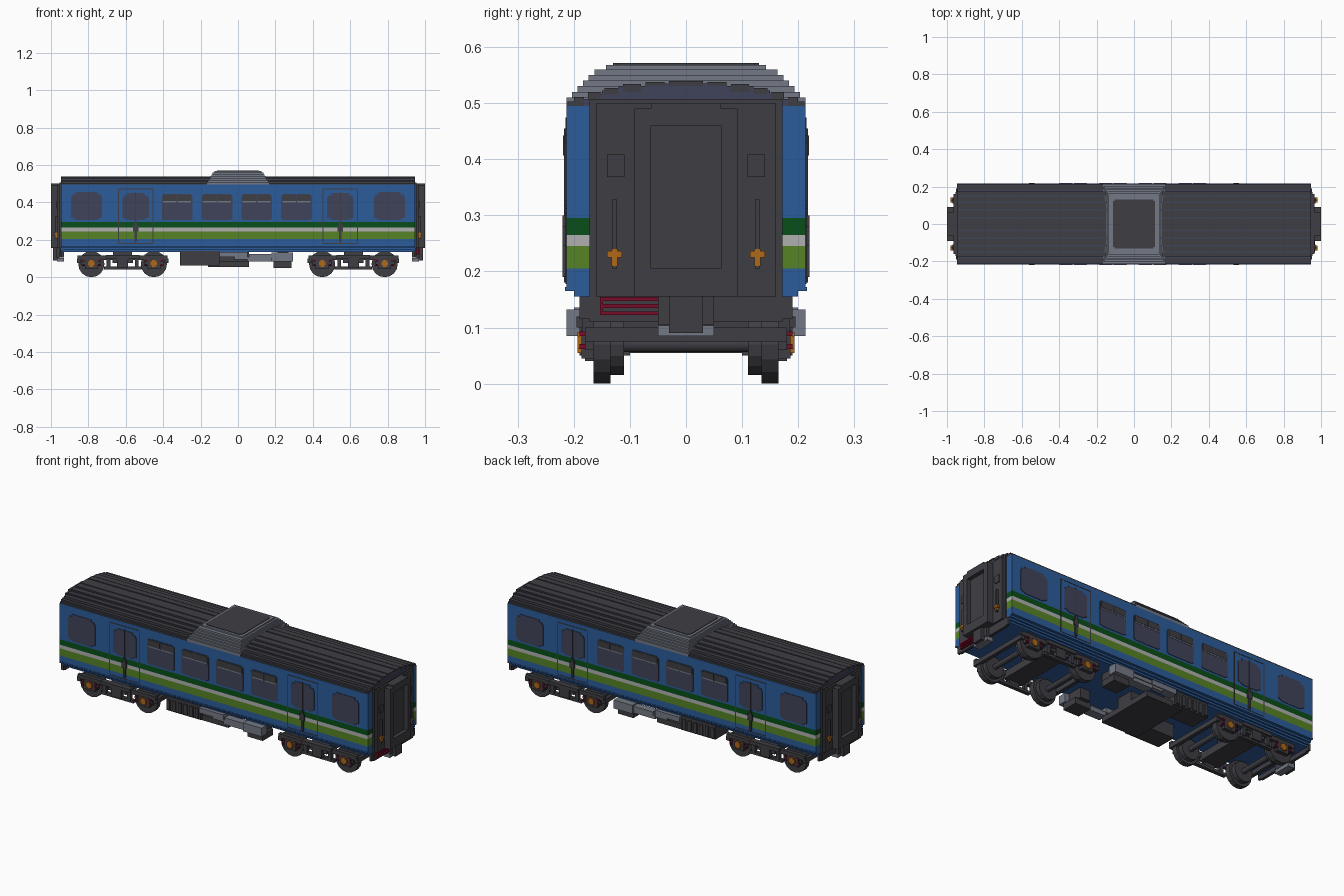
import bpy, bmesh, math
from mathutils import Matrix

cube = bpy.data.objects.get("Cube")
if cube:
    bpy.data.objects.remove(cube, do_unlink=True)


def material(name, rgb):
    lin = [(c / 255 / 12.92) if c < 11 else ((c / 255 + 0.055) / 1.055) ** 2.4 for c in rgb]
    m = bpy.data.materials.new(name)
    m.use_nodes = True
    m.diffuse_color = (*lin, 1)
    m.node_tree.nodes["Principled BSDF"].inputs["Base Color"].default_value = (*lin, 1)
    return m


BLUE = material("body blue", (44, 92, 155))
DARK = material("charcoal", (62, 62, 68))
SLATE = material("slate glass", (64, 68, 90))
GREY = material("light grey", (116, 121, 133))
DKGREEN = material("dark green", (8, 78, 24))
WHITE = material("stripe white", (176, 176, 176))
LIME = material("lime green", (86, 132, 38))
RED = material("dark red", (120, 12, 40))
ORANGE = material("orange", (176, 104, 24))


def finish(name, bm, *mats):
    bmesh.ops.recalc_face_normals(bm, faces=bm.faces)
    me = bpy.data.meshes.new(name)
    bm.to_mesh(me)
    bm.free()
    for m in mats:
        me.materials.append(m)
    ob = bpy.data.objects.new(name, me)
    bpy.context.collection.objects.link(ob)
    return ob


def boxes(name, mat, *spans):
    """Each span is (x0, x1, y0, y1, z0, z1)."""
    bm = bmesh.new()
    for x0, x1, y0, y1, z0, z1 in spans:
        m = Matrix.Translation(((x0 + x1) / 2, (y0 + y1) / 2, (z0 + z1) / 2)) @ \
            Matrix.Diagonal((abs(x1 - x0), abs(y1 - y0), abs(z1 - z0), 1))
        bmesh.ops.create_cube(bm, size=1, matrix=m)
    return finish(name, bm, mat)


def mirror_y(*spans):
    return [s for a in spans for s in (a, (a[0], a[1], -a[2], -a[3], a[4], a[5]))]


def mirror_x(*spans):
    return [s for a in spans for s in (a, (-a[0], -a[1], *a[2:]))]


def both(*spans):
    return mirror_x(*mirror_y(*spans))


def prism(points, place, direction):
    """Extrude an outline; place maps 2D points into space."""
    bm = bmesh.new()
    face = bm.faces.new([bm.verts.new(place(*p)) for p in points])
    new = bmesh.ops.extrude_face_region(bm, geom=[face])["geom"]
    bmesh.ops.translate(bm, vec=direction, verts=[v for v in new if isinstance(v, bmesh.types.BMVert)])
    return bm


def stepped(steps):
    """Symmetric stair outline from (half width, bottom, top) rows."""
    right = []
    for w, z0, z1 in steps:
        right += [(w, z0), (w, z1)]
    return right + [(-y, z) for y, z in reversed(right)]


def pane(name, mat, xc, w, z0, z1, y0, y1, c=0.012):
    """Window plate with stair-cut corners, on both sides of the car."""
    for side, s in (("right", -1), ("left", 1)):
        h = w / 2
        rows = [(h - 2 * c, z0, z0 + c / 2), (h - c, z0 + c / 2, z0 + c), (h, z0 + c, z1 - 2 * c),
                (h - c / 2, z1 - 2 * c, z1 - c), (h - 2 * c, z1 - c, z1)]
        bm = prism(stepped(rows), lambda x, z: (xc + x, s * y0, z), (0, s * (y1 - y0), 0))
        finish(f"{name}_{side}", bm, mat)


# Body shell with stripes chosen by height
rows = [(0.18, 0.135, 0.145), (0.19, 0.145, 0.155), (0.2, 0.155, 0.165), (0.213, 0.165, 0.495)]
bm = prism(stepped(rows), lambda y, z: (-0.947, y, z), (1.894, 0, 0))
for z in (0.205, 0.245, 0.265, 0.295):
    bmesh.ops.bisect_plane(bm, geom=bm.verts[:] + bm.edges[:] + bm.faces[:], plane_co=(0, 0, z), plane_no=(0, 0, 1))
for f in bm.faces:
    z = f.calc_center_median().z
    if max(v.co.z for v in f.verts) - min(v.co.z for v in f.verts) > 0.001:
        f.material_index = 1 if 0.205 < z < 0.245 else 2 if 0.245 < z < 0.265 else 3 if 0.265 < z < 0.295 else 0
finish("body_shell", bm, BLUE, LIME, WHITE, DKGREEN)

# Stepped roof with lengthwise ribs
rows = [(0.208, 0.49, 0.501), (0.2, 0.501, 0.507), (0.172, 0.507, 0.516), (0.15, 0.516, 0.522),
        (0.12, 0.522, 0.53), (0.07, 0.53, 0.535)]
finish("roof", prism(stepped(rows), lambda y, z: (-0.945, y, z), (1.89, 0, 0)), SLATE)
boxes("roof_ribs", DARK, (-0.947, 0.947, -0.03, 0.03, 0.53, 0.539),
      *mirror_y((-0.947, 0.947, 0.038, 0.072, 0.53, 0.538),
                (-0.947, 0.947, 0.08, 0.112, 0.52, 0.534),
                (-0.947, 0.947, 0.12, 0.145, 0.515, 0.527),
                (-0.947, 0.947, 0.152, 0.175, 0.505, 0.52),
                (-0.947, 0.947, 0.182, 0.2, 0.495, 0.511),
                (-0.947, 0.947, 0.2, 0.211, 0.493, 0.503)))

# Roof equipment pod, tapering in steps
pod = [(0.165, 0.213, 0.49, 0.51), (0.16, 0.203, 0.51, 0.52), (0.152, 0.193, 0.52, 0.53),
       (0.148, 0.184, 0.53, 0.54), (0.142, 0.174, 0.54, 0.55), (0.136, 0.163, 0.55, 0.56), (0.126, 0.143, 0.56, 0.568)]
boxes("roof_pod", GREY, *[(-x, x, -y, y, a, b) for x, y, a, b in pod])
boxes("roof_pod_lid", DARK, (-0.112, 0.112, -0.122, 0.122, 0.562, 0.571),
      (-0.104, 0.104, -0.13, 0.13, 0.562, 0.571))

# Side windows and vents
for i, x in enumerate((-0.81, 0.81)):
    pane(f"end_window_{i}", SLATE, x, 0.165, 0.305, 0.455, 0.21, 0.216)
for i, x in enumerate((-0.325, -0.112, 0.1, 0.313)):
    pane(f"window_{i}", SLATE, x, 0.165, 0.305, 0.445, 0.21, 0.216, 0.006)
    for s in (-1, 1):
        c = x + s * 0.039
        boxes(f"vent_frame_{i}", GREY, *mirror_y((c - 0.036, c + 0.036, 0.212, 0.2175, 0.4, 0.442)))
        boxes(f"vent_{i}", DARK, *mirror_y((c - 0.036, c + 0.036, 0.212, 0.219, 0.407, 0.442)))

# Doors: seams, glass, centre rail and handle
for i, x in enumerate((-0.547, 0.547)):
    pane(f"door_window_{i}", SLATE, x, 0.142, 0.305, 0.45, 0.21, 0.216)
    t = 0.0025
    boxes(f"door_seams_{i}", DARK, *mirror_y(
        (x - 0.092 - t, x - 0.092 + t, 0.21, 0.2145, 0.18, 0.472),
        (x + 0.092 - t, x + 0.092 + t, 0.21, 0.2145, 0.18, 0.472),
        (x - 0.092, x + 0.092, 0.21, 0.2145, 0.47, 0.474),
        (x - 0.092, x + 0.092, 0.21, 0.2145, 0.178, 0.182),
        (x - t, x + t, 0.21, 0.217, 0.18, 0.455)))
    boxes(f"door_handle_{i}", DARK, *mirror_y((x - 0.007, x + 0.007, 0.21, 0.22, 0.19, 0.3),
                                              (x - 0.014, x + 0.014, 0.21, 0.22, 0.245, 0.28)))
boxes("sill_step", BLUE, *mirror_y((-0.947, 0.947, 0.205, 0.2155, 0.165, 0.172)))

# Car ends: wall, gangway frame, recessed door, rails
boxes("end_wall", DARK, *both((0.94, 0.955, 0, 0.172, 0.11, 0.507), (0.95, 0.965, 0, 0.16, 0.155, 0.5),
                              (0.94, 0.953, 0, 0.19, 0.115, 0.155)))
boxes("gangway_frame", DARK, *both((0.96, 1.0, 0.062, 0.092, 0.155, 0.49)),
      *mirror_x((0.96, 1.0, -0.062, 0.062, 0.46, 0.5), (0.96, 1.0, -0.062, 0.062, 0.155, 0.205),
                (0.96, 0.978, -0.062, 0.062, 0.205, 0.46)))
boxes("end_lamp_panel", DARK, *both((0.96, 0.97, 0.11, 0.141, 0.368, 0.408)))
boxes("end_grab_rail", DARK, *both((0.96, 0.976, 0.123, 0.131, 0.205, 0.328)))
boxes("end_tap", ORANGE, *both((0.96, 0.98, 0.114, 0.141, 0.225, 0.236), (0.96, 0.978, 0.122, 0.133, 0.21, 0.24)))
boxes("brake_hose", RED, *[(0.95, 0.967, -0.153, -0.05, z, z + 0.007) for z in (0.122, 0.135, 0.147)],
      (0.95, 0.967, -0.153, -0.148, 0.122, 0.154))
boxes("coupler", DARK, *mirror_x((0.93, 0.972, -0.05, 0.05, 0.105, 0.155), (0.955, 0.988, -0.03, 0.03, 0.09, 0.155)))
boxes("coupler_plate", GREY, *mirror_x((0.93, 0.968, -0.05, 0.05, 0.085, 0.104)))

# Bogies
for end, cx in (("rear", -0.617), ("lead", 0.617)):
    axles = (cx - 0.167, cx + 0.167)
    boxes(f"{end}_bogie_frame", DARK,
          *mirror_y((cx - 0.24, cx + 0.24, 0.165, 0.185, 0.092, 0.115),
                    (cx - 0.09, cx + 0.09, 0.165, 0.195, 0.1, 0.12),
                    (cx - 0.1, cx + 0.1, 0.16, 0.18, 0.04, 0.056),
                    (cx - 0.085, cx - 0.065, 0.165, 0.185, 0.05, 0.1),
                    (cx + 0.065, cx + 0.085, 0.165, 0.185, 0.05, 0.1),
                    (cx - 0.03, cx + 0.03, 0.165, 0.19, 0.05, 0.1)),
          (cx - 0.055, cx + 0.055, -0.18, 0.18, 0.075, 0.115),
          (cx - 0.05, cx + 0.05, -0.05, 0.05, 0.11, 0.14),
          (cx - 0.245, cx - 0.225, -0.18, 0.18, 0.075, 0.1),
          (cx + 0.225, cx + 0.245, -0.18, 0.18, 0.075, 0.1))
    bm = bmesh.new()
    for x in axles:
        for y, r, d in ((-0.15, 0.07, 0.03), (0.15, 0.07, 0.03), (-0.123, 0.055, 0.025), (0.123, 0.055, 0.025),
                        (0, 0.014, 0.3)):
            bmesh.ops.create_cone(bm, cap_ends=True, segments=16, radius1=r, radius2=r, depth=d,
                                  matrix=Matrix.Translation((x, y, 0.07)) @ Matrix.Rotation(math.pi / 2, 4, "X"))
    finish(f"{end}_wheelsets", bm, DARK)
    for x in axles:
        boxes(f"{end}_axle_box", DARK, *mirror_y((x - 0.035, x + 0.035, 0.165, 0.186, 0.045, 0.097),
                                                 (x - 0.052, x + 0.052, 0.165, 0.18, 0.06, 0.11)))
        boxes(f"{end}_axle_cap", ORANGE, *mirror_y((x - 0.018, x + 0.018, 0.18, 0.193, 0.062, 0.085),
                                                   (x - 0.01, x + 0.01, 0.18, 0.193, 0.055, 0.092)))
        boxes(f"{end}_axle_spring", RED, *mirror_y(*[(x + s, x + s + 0.014, 0.17, 0.19, z, z + 0.009)
                                                     for s in (-0.047, 0.033) for z in (0.062, 0.085)]))

# Underfloor equipment
boxes("battery_boxes", DARK, *mirror_y((-0.31, -0.1, 0.07, 0.185, 0.062, 0.14)),
      *mirror_y(*[(-0.305 + i * 0.035, -0.285 + i * 0.035, 0.18, 0.192, 0.068, 0.125) for i in range(6)]))
boxes("equipment_tray", DARK, (-0.16, 0.06, -0.17, 0.17, 0.055, 0.085), (-0.16, 0.06, -0.05, 0.05, 0.08, 0.14),
      *mirror_y((0.19, 0.285, 0.1, 0.19, 0.05, 0.085), (0.21, 0.27, 0.08, 0.17, 0.08, 0.14)))
boxes("air_unit", GREY, *mirror_y((-0.1, 0.05, 0.15, 0.2, 0.108, 0.136), (0.05, 0.18, 0.15, 0.2, 0.085, 0.108),
                                  (0.06, 0.2, 0.165, 0.205, 0.105, 0.125), (0.18, 0.295, 0.165, 0.213, 0.085, 0.132),
                                  (-0.02, 0.05, 0.17, 0.195, 0.095, 0.11)))
